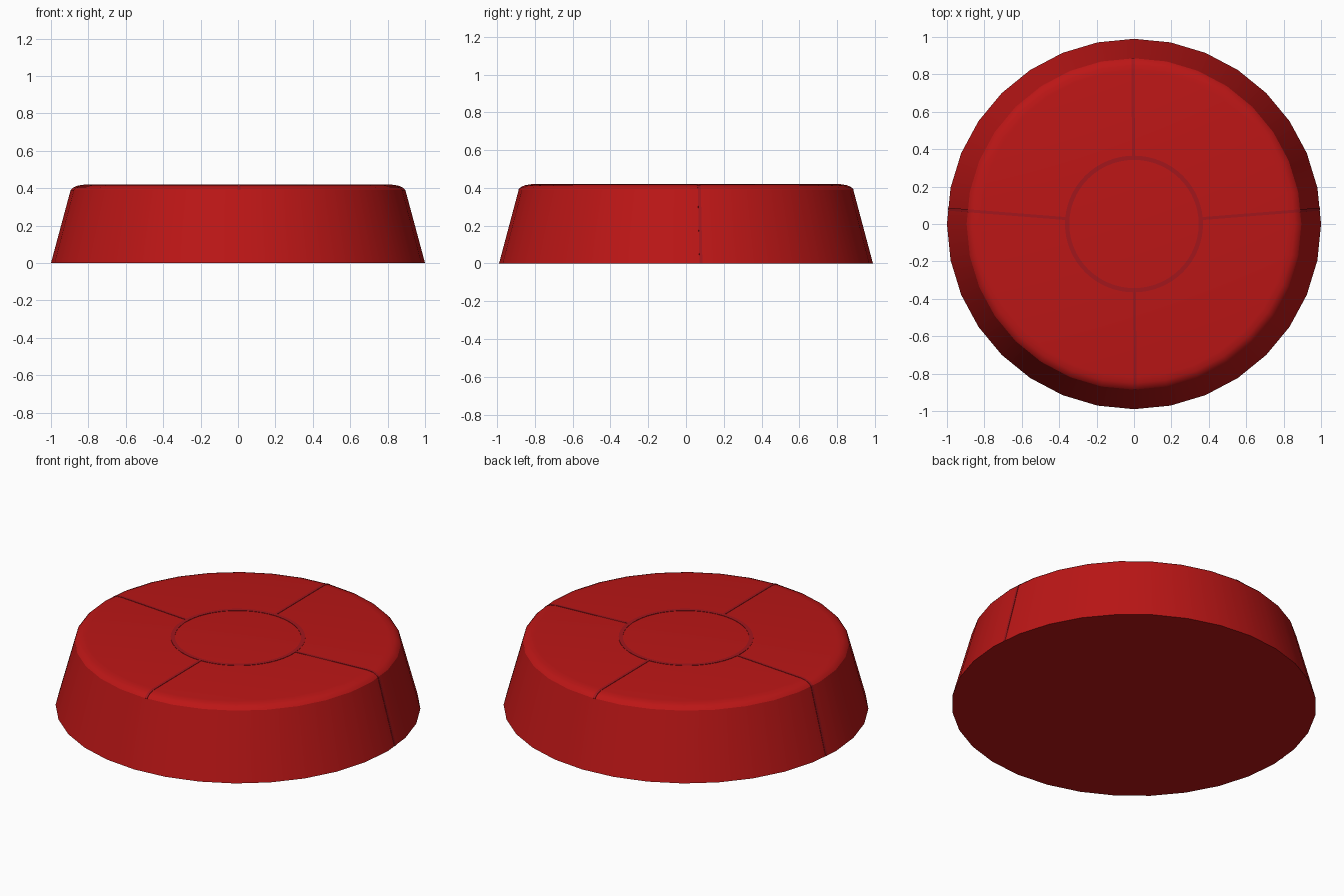
import bpy, bmesh, math

if "Cube" in bpy.data.objects:
    bpy.data.objects.remove(bpy.data.objects["Cube"])

N, YS = 32, 0.99          # rim sides, slight squash in depth
STEP = 2 * math.pi / N
PROFILE = [(1.0, 0.0), (0.895, 0.39), (0.883, 0.403), (0.86, 0.413), (0.825, 0.418)]


def material(name, rgb):
    m = bpy.data.materials.new(name)
    m.diffuse_color = (*rgb, 1)
    m.use_nodes = True
    m.node_tree.nodes["Principled BSDF"].inputs["Base Color"].default_value = m.diffuse_color
    return m


RED = material("red", (0.50, 0.008, 0.008))
SEAM = material("dark_red", (0.36, 0.008, 0.012))


def finish(bm, name, mat, angle):
    bmesh.ops.recalc_face_normals(bm, faces=bm.faces)
    me = bpy.data.meshes.new(name)
    bm.to_mesh(me)
    bm.free()
    me.materials.append(mat)
    ob = bpy.data.objects.new(name, me)
    bpy.context.collection.objects.link(ob)
    bpy.ops.object.select_all(action='DESELECT')
    ob.select_set(True)
    bpy.context.view_layer.objects.active = ob
    bpy.ops.object.shade_smooth_by_angle(angle=math.radians(angle))
    return ob


def facet(a):
    # radius factor of the many-sided rim at a given angle
    return math.cos(STEP / 2) / math.cos(a % STEP - STEP / 2)


def lathe(name, profile, n, mat, closed=False):
    bm = bmesh.new()
    rings = [[bm.verts.new((r * math.cos(2 * math.pi * i / n),
                            YS * r * math.sin(2 * math.pi * i / n), z))
              for i in range(n)] for r, z in profile]
    pairs = list(zip(rings, rings[1:]))
    if closed:
        pairs.append((rings[-1], rings[0]))
    for a, b in pairs:
        for i in range(n):
            j = (i + 1) % n
            bm.faces.new((a[i], a[j], b[j], b[i]))
    if not closed:
        bm.faces.new(rings[0])
        bm.faces.new(rings[-1])
    return finish(bm, name, mat, 25)


def seam(name, degrees, path, width):
    # thin box strip following the profile outward
    t = math.radians(degrees)
    f = facet(t)
    bm = bmesh.new()
    sections = []
    for r, z in path:
        sec = []
        for side, lift in ((-1, -0.004), (1, -0.004), (1, 0.002), (-1, 0.002)):
            rr = r * f + (lift if z < 0.4 else 0)
            zz = z + (lift if z > 0.38 else 0)
            w = side * width / 2
            sec.append(bm.verts.new((rr * math.cos(t) - w * math.sin(t),
                                     YS * (rr * math.sin(t) + w * math.cos(t)), zz)))
        sections.append(sec)
    for a, b in zip(sections, sections[1:]):
        for i in range(4):
            j = (i + 1) % 4
            bm.faces.new((a[i], a[j], b[j], b[i]))
    bm.faces.new(sections[0])
    bm.faces.new(sections[-1])
    return finish(bm, name, SEAM, 25)


# tapered drum with rounded top edge
lathe("body", PROFILE, N, RED)

# circular seam around the centre
lathe("centre_ring", [(0.346, 0.414), (0.369, 0.414), (0.369, 0.420), (0.346, 0.420)],
      64, SEAM, closed=True)

# radial seams: side ones run down to the base, front and back stop at the rim
full = PROFILE + [(0.368, 0.418)]
seam("right_seam", 4.6, full, 0.016)
seam("left_seam", 175.4, full, 0.016)
seam("back_seam", 90.4, full[1:], 0.016)
seam("front_seam", 270.4, full[1:], 0.016)
